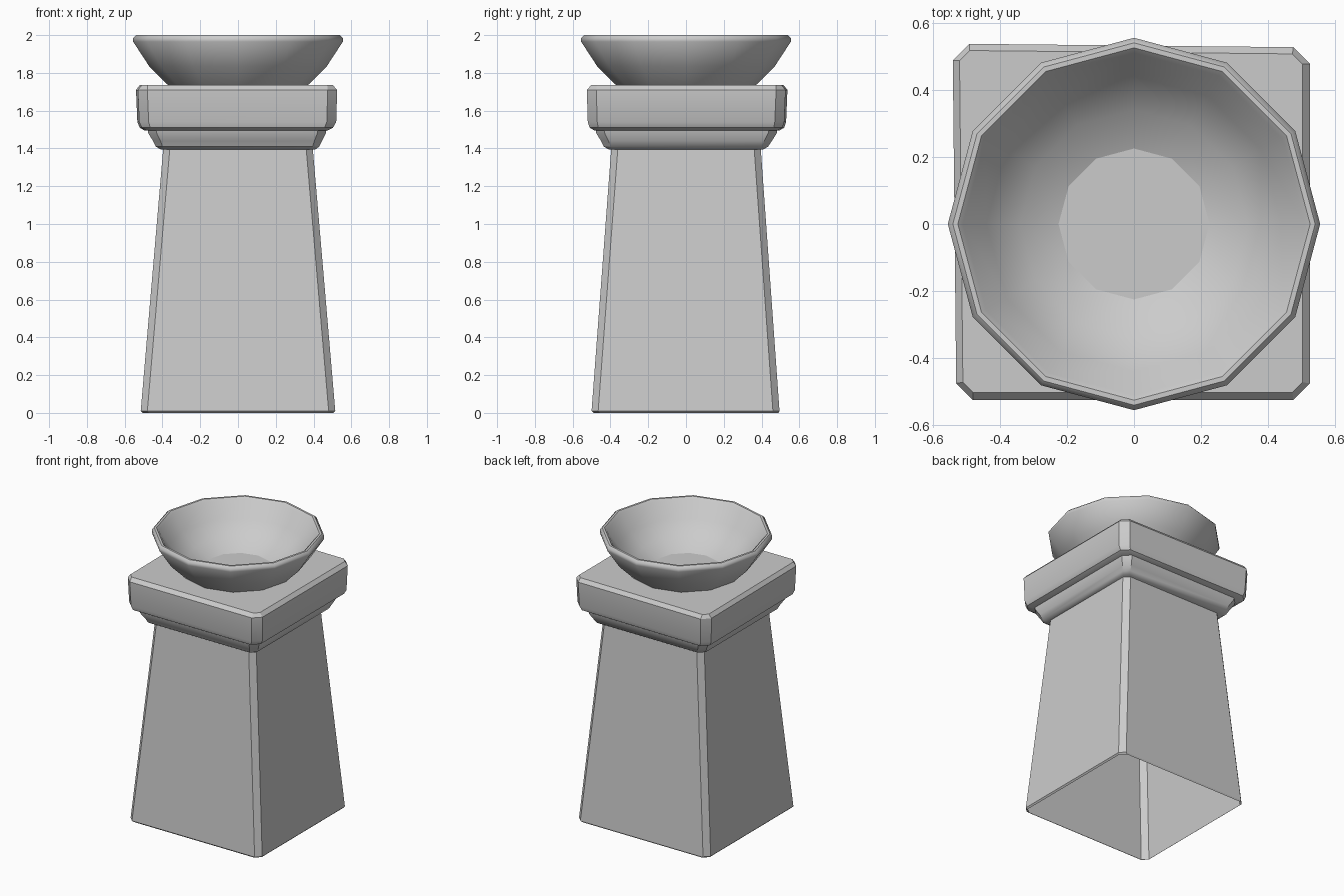
import bpy, bmesh
from math import sin, cos, pi, radians

if "Cube" in bpy.data.objects:
    bpy.data.objects.remove(bpy.data.objects["Cube"])


def finish(bm, name, angle):
    bmesh.ops.recalc_face_normals(bm, faces=bm.faces)
    me = bpy.data.meshes.new(name)
    bm.to_mesh(me)
    bm.free()
    ob = bpy.data.objects.new(name, me)
    bpy.context.collection.objects.link(ob)
    bpy.ops.object.select_all(action='DESELECT')
    ob.select_set(True)
    bpy.context.view_layer.objects.active = ob
    bpy.ops.object.shade_smooth_by_angle(angle=radians(angle))
    return ob


def bridge(bm, loops):
    for a, b in zip(loops, loops[1:]):
        n = len(a)
        for i in range(n):
            j = (i + 1) % n
            bm.faces.new((a[i], a[j], b[j], b[i]))


def chamfered_block(name, rings, cap_top=False, cap_bottom=False, skew=0.0):
    """Loft corner-cut rectangles: (x0, x1, y0, y1, chamfer, z)."""
    bm = bmesh.new()
    loops = []
    for x0, x1, y0, y1, c, z in rings:
        pts = [(x0 + c, y0), (x1 - c, y0), (x1, y0 + c), (x1, y1 - c),
               (x1 - c, y1), (x0 + c, y1), (x0, y1 - c), (x0, y0 + c)]
        # hand-carved irregularity: back left corner pushed out
        pts = [(x - skew, y + skew) if i in (5, 6) else (x, y)
               for i, (x, y) in enumerate(pts)]
        loops.append([bm.verts.new((x, y, z)) for x, y in pts])
    bridge(bm, loops)
    if cap_bottom:
        bm.faces.new(loops[0])
    if cap_top:
        bm.faces.new(loops[-1])
    return finish(bm, name, 30)


# Tapered shaft, hollow and open underneath
chamfered_block("shaft", [
    (-0.505, 0.505, -0.49, 0.49, 0.035, 0.0),
    (-0.515, 0.515, -0.50, 0.495, 0.035, 0.01),
    (-0.395, 0.395, -0.395, 0.395, 0.035, 1.41)])

# Rounded moulding under the capital
chamfered_block("moulding", [
    (-0.41, 0.41, -0.41, 0.41, 0.03, 1.395),
    (-0.435, 0.43, -0.435, 0.435, 0.035, 1.41),
    (-0.45, 0.445, -0.45, 0.455, 0.04, 1.44),
    (-0.475, 0.465, -0.475, 0.48, 0.045, 1.48),
    (-0.48, 0.47, -0.48, 0.485, 0.045, 1.51)], cap_bottom=True)

# Square capital slab
chamfered_block("capital", [
    (-0.485, 0.475, -0.485, 0.485, 0.04, 1.495),
    (-0.51, 0.503, -0.51, 0.51, 0.045, 1.51),
    (-0.523, 0.52, -0.52, 0.52, 0.05, 1.54),
    (-0.53, 0.525, -0.525, 0.527, 0.05, 1.71),
    (-0.51, 0.502, -0.502, 0.507, 0.03, 1.735)],
    cap_top=True, cap_bottom=True, skew=0.01)

# Twelve-sided bowl turned from a profile (radius, z)
profile = [(0.35, 1.72), (0.375, 1.74), (0.47, 1.835), (0.555, 1.965),
           (0.555, 1.985), (0.54, 2.0), (0.525, 2.0), (0.51, 1.985),
           (0.44, 1.88), (0.34, 1.79), (0.225, 1.738)]
bm = bmesh.new()
loops = [[bm.verts.new((r * cos(i * pi / 6), r * sin(i * pi / 6), z))
          for i in range(12)] for r, z in profile]
bridge(bm, loops)
bm.faces.new(loops[0])
bm.faces.new(loops[-1])
bowl = finish(bm, "bowl", 45)
# crisp edge around the flat bowl floor
for e in bowl.data.edges:
    if all(abs(bowl.data.vertices[v].co.z - 1.738) < 1e-4 for v in e.vertices):
        e.use_edge_sharp = True
